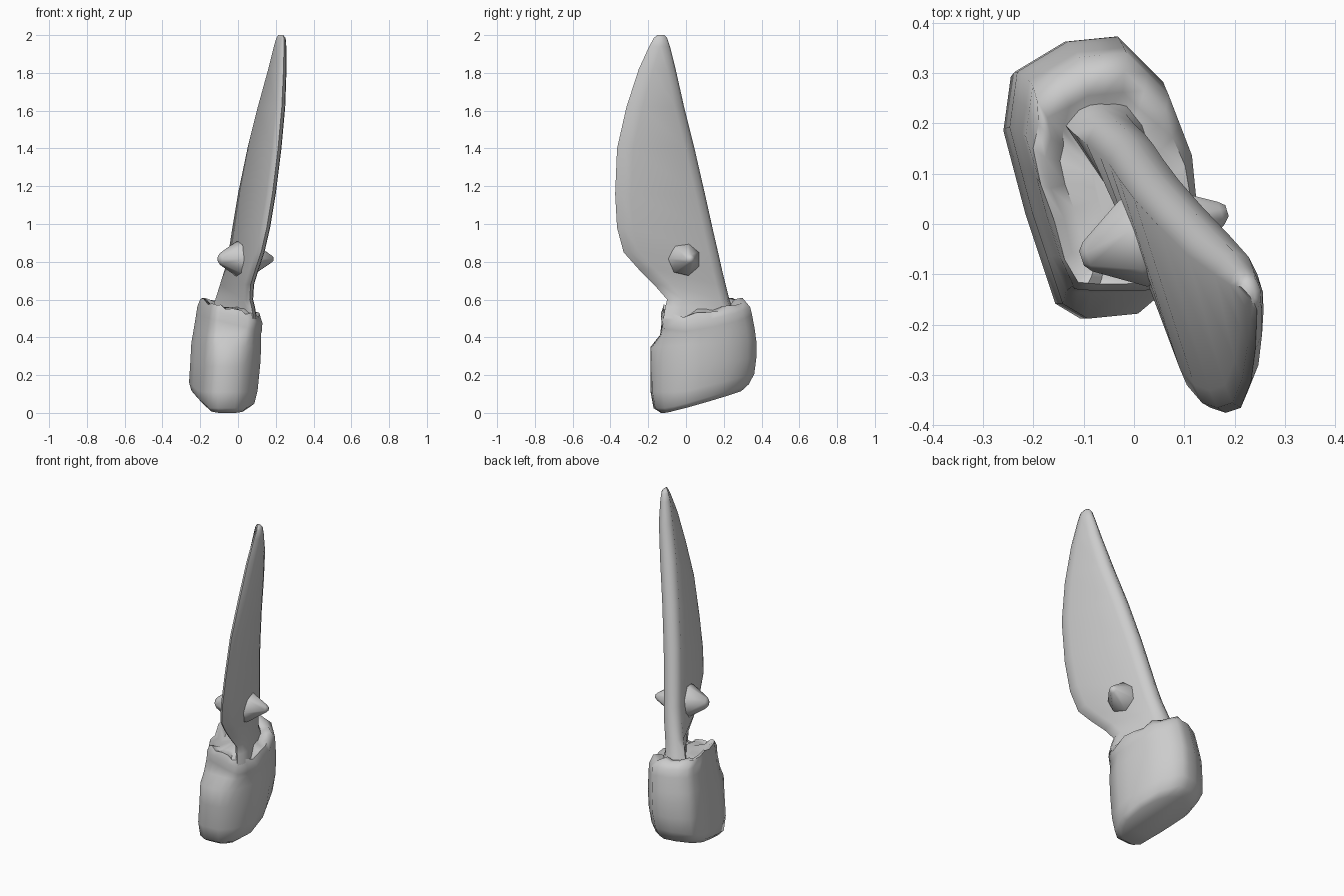
import bpy, bmesh, math
from mathutils import Vector

if "Cube" in bpy.data.objects:
    bpy.data.objects.remove(bpy.data.objects["Cube"])

grey = bpy.data.materials.new("light grey")
grey.diffuse_color = (0.6, 0.6, 0.6, 1)
grey.use_nodes = True
grey.node_tree.nodes["Principled BSDF"].inputs["Base Color"].default_value = grey.diffuse_color


def loft(name, rings, angle):
    """Skin a stack of equal-sized rings and cap both ends."""
    bm = bmesh.new()
    loops = [[bm.verts.new(p) for p in ring] for ring in rings]
    for a, b in zip(loops, loops[1:]):
        for i in range(len(a)):
            j = (i + 1) % len(a)
            bm.faces.new((a[i], a[j], b[j], b[i]))
    bm.faces.new(loops[0][::-1])
    bm.faces.new(loops[-1])
    bmesh.ops.recalc_face_normals(bm, faces=bm.faces[:])
    mesh = bpy.data.meshes.new(name)
    bm.to_mesh(mesh)
    bm.free()
    obj = bpy.data.objects.new(name, mesh)
    bpy.context.collection.objects.link(obj)
    mesh.materials.append(grey)
    bpy.ops.object.select_all(action='DESELECT')
    bpy.context.view_layer.objects.active = obj
    obj.select_set(True)
    bpy.ops.object.shade_smooth_by_angle(angle=math.radians(angle))
    return obj


# Blade: thick rounded spine at the back, thin curved edge at the front
# rows: z, spine y, edge y, left x, right x, rounding size, spine width
blade_rows = [
    (0.50, 0.26, -0.12, -0.15, 0.10, 1.0, 0.17),
    (0.56, 0.245, -0.11, -0.135, 0.09, 1.0, 0.15),
    (0.60, 0.23, -0.10, -0.12, 0.08, 1.0, 0.13),
    (0.68, 0.21, -0.17, -0.095, 0.085, 1.0, 0.12),
    (0.76, 0.19, -0.25, -0.07, 0.11, 1.0, 0.115),
    (0.85, 0.17, -0.33, -0.05, 0.14, 1.0, 0.11),
    (0.98, 0.14, -0.365, -0.03, 0.17, 1.0, 0.11),
    (1.16, 0.10, -0.375, 0.00, 0.20, 1.0, 0.11),
    (1.40, 0.045, -0.365, 0.05, 0.23, 1.0, 0.108),
    (1.62, -0.01, -0.315, 0.105, 0.25, 1.0, 0.105),
    (1.82, -0.055, -0.25, 0.16, 0.257, 0.9, 0.085),
    (1.94, -0.085, -0.195, 0.19, 0.256, 0.7, 0.06),
    (1.985, -0.10, -0.17, 0.203, 0.252, 0.45, 0.045),
    (2.00, -0.115, -0.152, 0.213, 0.24, 0.2, 0.025),
]


def blade_ring(z, yb, yf, xl, xr, s, w):
    return [(xl, yb - 0.05 * s, z), (xl + 0.15 * w, yb - 0.015 * s, z),
            (xl + 0.45 * w, yb, z), (xl + 0.8 * w, yb - 0.012 * s, z),
            (xl + w, yb - 0.05 * s, z),
            (xr, yf + 0.085 * s, z), (xr - 0.003 * s, yf + 0.035 * s, z),
            (xr - 0.018 * s, yf, z), (xr - 0.035 * s, yf + 0.01 * s, z),
            (xr - 0.05 * s, yf + 0.045 * s, z)]


loft("blade", [blade_ring(*r) for r in blade_rows], 60)

# Handle: one rounded outline, scaled and tilted at each level
corners = [(-0.15, -0.16), (-0.10, -0.19), (0.0, -0.18), (0.065, -0.125),
           (0.115, 0.0), (0.10, 0.15), (0.05, 0.28), (-0.04, 0.37),
           (-0.14, 0.36), (-0.24, 0.30), (-0.255, 0.19), (-0.21, 0.02)]
outline = []
for (x0, y0), (x1, y1) in zip(corners, corners[1:] + corners[:1]):
    outline += [(x0, y0), ((x0 + x1) / 2, (y0 + y1) / 2)]
CX, CY = -0.07, 0.09


def handle_ring(scale, dx, dy, height, front=-1.0, jag=0.0):
    """Front limit flattens the step above the grip; jag tears the rim."""
    ring = []
    for i, (x, y) in enumerate(outline):
        wave = jag * math.sin(i * 2.2)
        px = CX + (x - CX) * (scale + 3 * wave) + dx
        py = CY + (y - CY) * scale + dy
        if py < front:
            py = front + (py - front) * 0.15
        ring.append((px, py, height(px, py) + wave))
    return ring


def rim(x, y):
    """Collar height: low on the right, rising to the left and back."""
    return min(0.6, 0.555 - 0.25 * (x + 0.05) + 0.14 * max(y, 0))


rings = [
    handle_ring(0.76, -0.01, -0.01, lambda x, y: max(0, 0.03 + 0.28 * y - 0.06 * x)),
    handle_ring(0.90, -0.01, -0.01, lambda x, y: max(0.025, 0.055 + 0.28 * y - 0.06 * x)),
    handle_ring(0.98, -0.008, -0.003, lambda x, y: max(0.11, 0.115 + 0.25 * y)),
    handle_ring(1.0, 0.003, 0.002, lambda x, y: 0.26 + 0.08 * y),
    handle_ring(1.0, 0.008, 0.002, lambda x, y: 0.36 + 0.06 * y),
    handle_ring(0.97, 0.013, 0.003, lambda x, y: 0.42 + 0.05 * y, -0.13),
    handle_ring(0.94, 0.022, -0.003, lambda x, y: rim(x, y) - 0.08, -0.12),
    handle_ring(0.93, 0.027, -0.01, lambda x, y: rim(x, y) - 0.035, -0.125),
    handle_ring(0.85, 0.027, -0.025, rim, -0.11, 0.010),
    handle_ring(0.72, 0.027, -0.03, lambda x, y: rim(x, y) - 0.005, -0.10, 0.014),
    handle_ring(0.55, 0.025, -0.02, lambda x, y: 0.55, -0.09, 0.006),
    handle_ring(0.30, 0.04, -0.02, lambda x, y: 0.56),
]
loft("handle", rings, 62)

# Blunt faceted studs on both faces of the blade
centre = Vector((0.04, -0.02, 0.815))
axis = Vector((0.95, 0.31, 0.0)).normalized()
side = Vector((-axis.y, axis.x, 0))


def stud(name, sign, base, tip, length):
    rings = []
    for d, r in ((0.0, base), (0.045, base), (length - 0.012, tip), (length, tip * 0.5)):
        c = centre + axis * sign * d
        rings.append([c + side * r * math.cos(a) + Vector((0, 0, r * math.sin(a)))
                      for a in (math.tau * (k + 0.5) / 7 for k in range(7))])
    loft(name, rings, 55)


stud("right_stud", 1, 0.09, 0.024, 0.152)
stud("left_stud", -1, 0.095, 0.032, 0.152)
